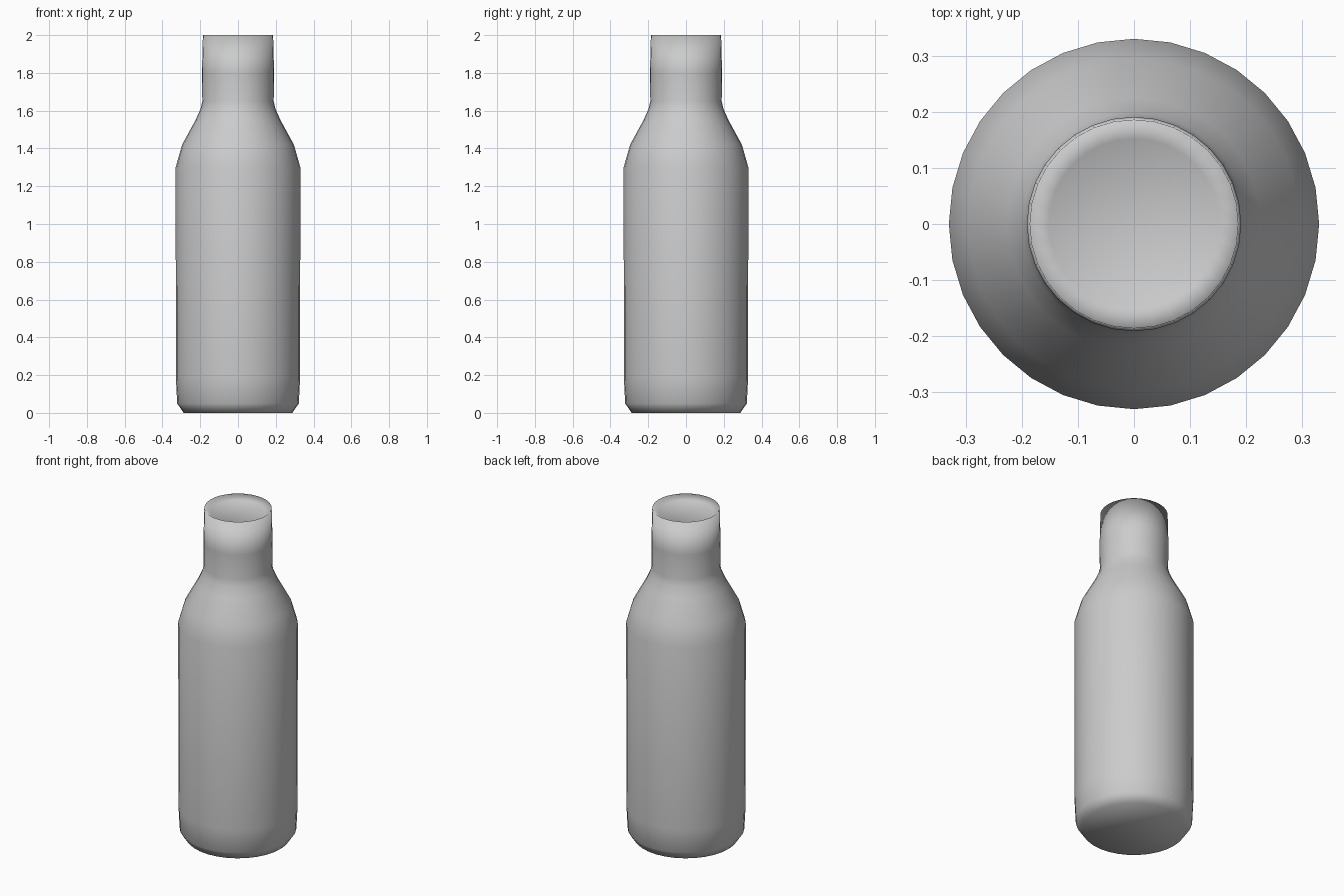
import bpy, bmesh, math

if "Cube" in bpy.data.objects:
    bpy.data.objects.remove(bpy.data.objects["Cube"])

SIDES = 32

# Outline of the bottle as (radius, height), from base edge to recessed mouth
profile = [
    (0.288, 0.0), (0.322, 0.05), (0.329, 0.19), (0.33, 1.3),
    (0.296, 1.42), (0.225, 1.55), (0.198, 1.61), (0.189, 1.65),
    (0.191, 1.8), (0.186, 2.0), (0.152, 1.975),
]

bm = bmesh.new()
rings = []
for r, z in profile:
    rings.append([bm.verts.new((r * math.cos(2 * math.pi * i / SIDES),
                                r * math.sin(2 * math.pi * i / SIDES), z))
                  for i in range(SIDES)])

# Walls between neighbouring rings
for a, b in zip(rings, rings[1:]):
    for i in range(SIDES):
        j = (i + 1) % SIDES
        bm.faces.new((a[i], a[j], b[j], b[i]))

# Base and mouth floor
bm.faces.new(rings[0][::-1])
bm.faces.new(rings[-1])
for f in bm.faces:
    f.smooth = True

mesh = bpy.data.meshes.new("bottle")
bm.to_mesh(mesh)
bm.free()
bottle = bpy.data.objects.new("bottle", mesh)
bpy.context.collection.objects.link(bottle)
